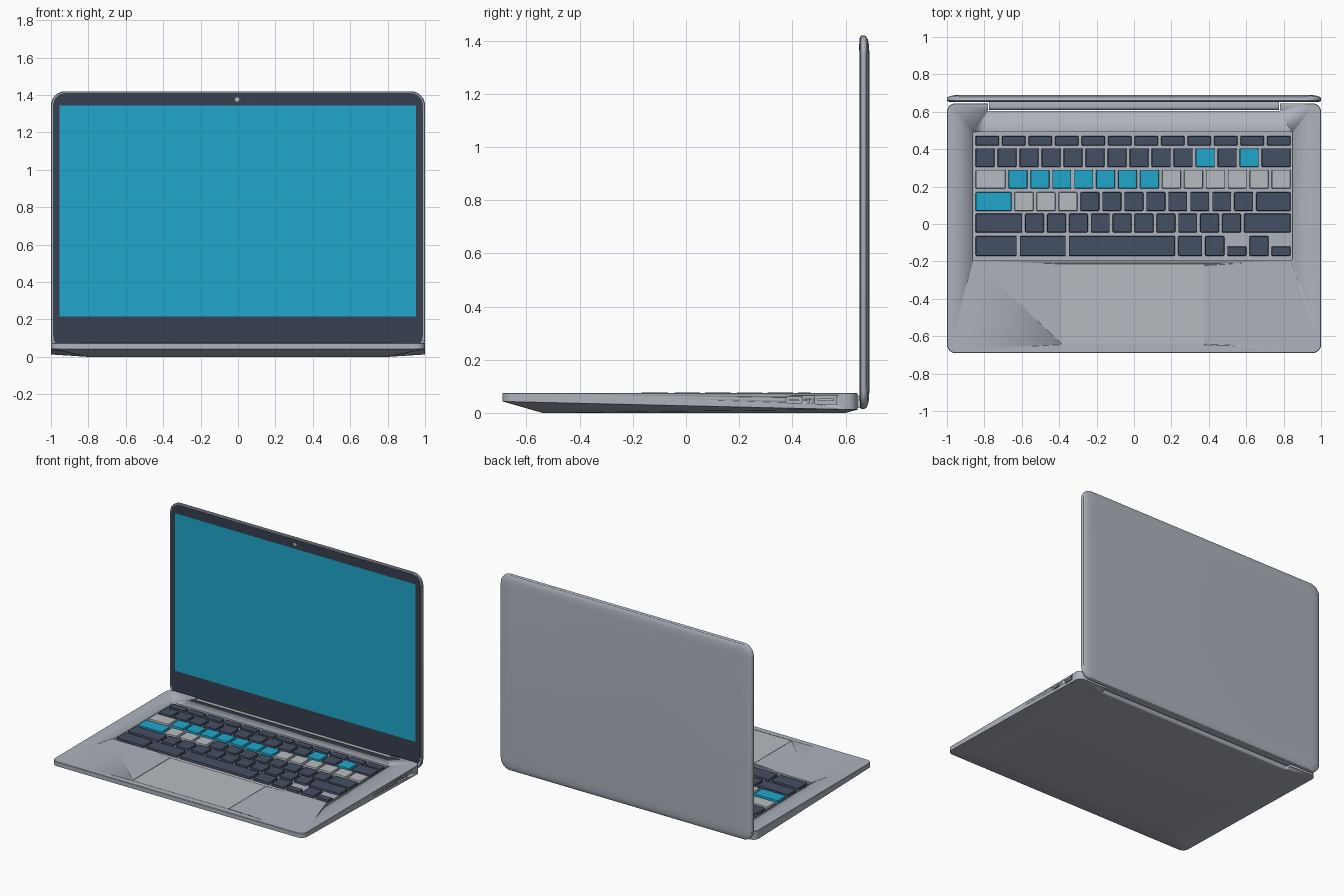
import bpy, bmesh, math

if "Cube" in bpy.data.objects:
    bpy.data.objects.remove(bpy.data.objects["Cube"])


def material(name, rgb):
    m = bpy.data.materials.new(name)
    m.diffuse_color = (*rgb, 1)
    m.use_nodes = True
    m.node_tree.nodes["Principled BSDF"].inputs["Base Color"].default_value = m.diffuse_color
    return m


METAL = material("metal", (0.42, 0.45, 0.51))
PALE = material("pale_grey", (0.47, 0.50, 0.53))
DARK = material("dark_key", (0.06, 0.08, 0.125))
BEZEL = material("bezel_dark", (0.038, 0.05, 0.082))
BLUE = material("screen_blue", (0.014, 0.39, 0.60))


def ring(u0, u1, v0, v1, r, seg=6):
    """Rounded rectangle outline in 2D."""
    pts = []
    for cu, cv, a0 in ((u1 - r, v1 - r, 0), (u0 + r, v1 - r, 90),
                       (u0 + r, v0 + r, 180), (u1 - r, v0 + r, 270)):
        for i in range(seg + 1):
            a = math.radians(a0 + 90 * i / seg)
            pts.append((cu + r * math.cos(a), cv + r * math.sin(a)))
    return pts


def loft(bm, rings):
    """Skin a stack of equal-length 3D outlines and cap both ends."""
    loops = [[bm.verts.new(p) for p in r] for r in rings]
    n = len(loops[0])
    for a, b in zip(loops, loops[1:]):
        for i in range(n):
            bm.faces.new((a[i], a[(i + 1) % n], b[(i + 1) % n], b[i]))
    bm.faces.new(loops[0])
    bm.faces.new(loops[-1])


def finish(bm, name, mat):
    bmesh.ops.recalc_face_normals(bm, faces=bm.faces)
    me = bpy.data.meshes.new(name)
    bm.to_mesh(me)
    bm.free()
    me.materials.append(mat)
    ob = bpy.data.objects.new(name, me)
    bpy.context.collection.objects.link(ob)
    bpy.ops.object.select_all(action='DESELECT')
    ob.select_set(True)
    bpy.context.view_layer.objects.active = ob
    bpy.ops.object.shade_smooth_by_angle(angle=math.radians(30))
    return ob


# axis maps: outline coordinates + depth -> 3D
AXES = {'x': lambda u, v, d: (d, u, v),
        'y': lambda u, v, d: (u, d, v),
        'z': lambda u, v, d: (u, v, d)}


def slab(bm, axis, rect, r, d0, d1, seg=6, inset=0.0):
    """Extruded rounded rectangle; inset shrinks the d1 end."""
    u0, u1, v0, v1 = rect
    end = ring(u0 + inset, u1 - inset, v0 + inset, v1 - inset, r, seg)
    f = AXES[axis]
    loft(bm, [[f(u, v, d0) for u, v in ring(*rect, r, seg)],
              [f(u, v, d1) for u, v in end]])


def part(name, mat, axis, rect, r, d0, d1, **kw):
    bm = bmesh.new()
    slab(bm, axis, rect, r, d0, d1, **kw)
    return finish(bm, name, mat)


def cut(target, axis, rect, r, d0, d1):
    cutter = part("cutter", METAL, axis, rect, r, d0, d1)
    cutter.hide_render = True
    mod = target.modifiers.new("cut", 'BOOLEAN')
    mod.operation, mod.solver, mod.object = 'DIFFERENCE', 'EXACT', cutter
    bpy.context.view_layer.objects.active = target
    bpy.ops.object.modifier_move_to_index(modifier="cut", index=0)
    bpy.ops.object.modifier_apply(modifier="cut")
    bpy.data.objects.remove(cutter, do_unlink=True)


# Base: wedge-shaped tray, small flat underside flaring to a thin edge
TOP = 0.075
bm = bmesh.new()
loft(bm, [
    [(x, y, 0) for x, y in ring(-0.80, 0.80, -0.54, 0.60, 0.03)],
    [(x, y, 0.043 - 0.031 * (y + 0.69) / 1.335) for x, y in ring(-1, 1, -0.69, 0.645, 0.045)],
    [(x, y, TOP - 0.003) for x, y in ring(-1, 1, -0.69, 0.645, 0.045)],
    [(x, y, TOP) for x, y in ring(-0.997, 0.997, -0.687, 0.642, 0.042)]])
base = finish(bm, "base", METAL)

PAD = (-0.388, 0.377, -0.647, -0.214)
cut(base, 'z', (-0.78, 0.78, 0.605, 0.70), 0.005, -0.1, 0.2)          # hinge notch
cut(base, 'z', (-0.863, 0.848, -0.193, 0.492), 0.008, 0.063, 0.2)     # keyboard well
cut(base, 'z', PAD, 0.008, 0.070, 0.2)                                # trackpad pocket
cut(base, 'x', (0.375, 0.437, 0.036, 0.060), 0.0115, 0.96, 1.1)       # small port
cut(base, 'x', (0.485, 0.567, 0.033, 0.066), 0.003, 0.96, 1.1)        # wide port
cut(base, 'x', (0.453, 0.463, 0.043, 0.053), 0.0049, 0.98, 1.1)       # indicator hole

# Port tongues
part("small_port_tongue", PALE, 'x', (0.386, 0.426, 0.045, 0.051), 0.002, 0.955, 0.997)
part("wide_port_tongue", PALE, 'x', (0.495, 0.557, 0.044, 0.055), 0.002, 0.955, 0.997)

# Trackpad
g = 0.003
part("trackpad", PALE, 'z', (PAD[0] + g, PAD[1] - g, PAD[2] + g, PAD[3] - g), 0.006, 0.069, 0.0745)

# Keys: rows of (y0, y1, widths, colour letters)
ROWS = [
    (0.420, 0.470, [1] * 12, "d" * 12),
    (0.305, 0.405, [1] * 13 + [1.45], "d" * 10 + "bdbd"),
    (0.190, 0.290, [1.5] + [1] * 13, "l" + "b" * 7 + "l" * 6),
    (0.070, 0.170, [1.77] + [1] * 11 + [1.7], "blll" + "d" * 9),
    (-0.045, 0.055, [2.27] + [1] * 10 + [2.27], "d" * 12),
    (-0.170, -0.065, [2, 2.22, 4.95, 1.23, 1, 1, 1, 1], "d" * 8)]
X0, SPAN, GAP = -0.847, 1.70, 0.016
key_bm = {c: bmesh.new() for c in "dbl"}
for row, (y0, y1, widths, colours) in enumerate(ROWS):
    x, unit = X0, SPAN / sum(widths)
    for i, (w, c) in enumerate(zip(widths, colours)):
        half = row == 5 and i in (5, 7)        # half-height arrow keys
        rect = (x, x + w * unit - GAP, y0, -0.12 if half else y1)
        slab(key_bm[c], 'z', rect, 0.005, 0.062, 0.077, seg=2, inset=0.002)
        x += w * unit
for c, name, mat in (("d", "keys_dark", DARK), ("b", "keys_blue", BLUE), ("l", "keys_pale", PALE)):
    finish(key_bm[c], name, mat)

# Hinge bar
part("hinge_bar", METAL, 'x', (0.609, 0.662, 0.018, 0.066), 0.018, -0.775, 0.775)

# Lid: rounded shell with a softly crowned back
bm = bmesh.new()
loft(bm, [[(x, y, z) for x, z in ring(-1 + i, 1 - i, 0.015 + i, 1.42 - i, 0.075 - i * 0.5)]
          for y, i in ((0.655, 0.004), (0.659, 0), (0.671, 0), (0.678, 0.004),
                       (0.684, 0.015), (0.688, 0.035), (0.690, 0.07))])
finish(bm, "lid", METAL)

# Bezel, screen and camera
part("bezel", BEZEL, 'y', (-0.988, 0.988, 0.045, 1.410), 0.065, 0.657, 0.653)
part("screen", BLUE, 'y', (-0.955, 0.953, 0.215, 1.345), 0.002, 0.655, 0.6522)
part("camera", PALE, 'y', (-0.017, 0.007, 1.364, 1.388), 0.0119, 0.655, 0.6515)
part("camera_light", DARK, 'y', (0.050, 0.062, 1.370, 1.382), 0.0059, 0.655, 0.652)
